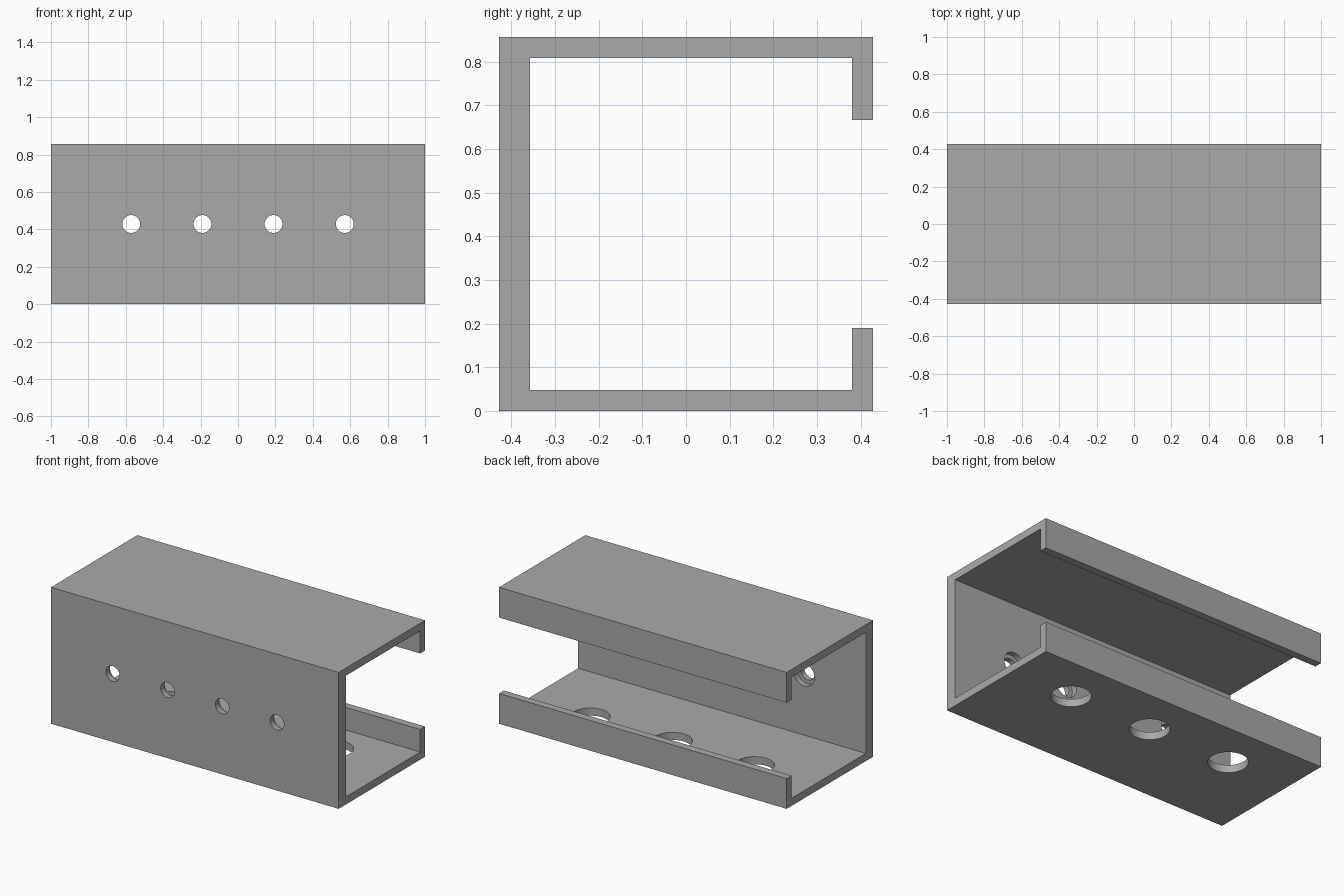
import bpy
import bmesh
from math import pi
from mathutils import Matrix, Vector

if "Cube" in bpy.data.objects:
    bpy.data.objects.remove(bpy.data.objects["Cube"], do_unlink=True)

LENGTH, SIZE = 2.0, 0.857
HALF = SIZE / 2
WEB, FLANGE, LIP = 0.071, 0.048, 0.19

steel = bpy.data.materials.new("plain grey")
steel.use_nodes = True
grey = (0.4, 0.4, 0.4, 1)
steel.diffuse_color = grey
steel.node_tree.nodes["Principled BSDF"].inputs["Base Color"].default_value = grey


def make_object(name, bm):
    bmesh.ops.recalc_face_normals(bm, faces=bm.faces)
    mesh = bpy.data.meshes.new(name)
    bm.to_mesh(mesh)
    bm.free()
    mesh.materials.append(steel)
    obj = bpy.data.objects.new(name, mesh)
    bpy.context.collection.objects.link(obj)
    return obj


def add_drill(bm, radius, depth, centre, rotation=Matrix()):
    bmesh.ops.create_cone(bm, cap_ends=True, segments=48, radius1=radius, radius2=radius,
                          depth=depth, matrix=Matrix.Translation(centre) @ rotation)


def cut(target, name, bm):
    cutter = make_object(name, bm)
    cutter.hide_render = True
    cutter.hide_set(True)
    mod = target.modifiers.new(name, "BOOLEAN")
    mod.operation = "DIFFERENCE"
    mod.solver = "EXACT"
    mod.object = cutter
    bpy.context.view_layer.objects.active = target
    bpy.ops.object.modifier_apply(modifier=name)
    bpy.data.objects.remove(cutter, do_unlink=True)


# Lipped channel: lower half of the section, mirrored for the upper half
lower = [(-HALF, 0), (HALF, 0), (HALF, LIP), (HALF - FLANGE, LIP),
         (HALF - FLANGE, FLANGE), (-HALF + WEB, FLANGE)]
upper = [(y, SIZE - z) for y, z in reversed(lower)]
bm = bmesh.new()
section = bm.faces.new([bm.verts.new((-LENGTH / 2, y, z)) for y, z in lower + upper])
sweep = bmesh.ops.extrude_face_region(bm, geom=[section], use_keep_orig=True)
bmesh.ops.translate(bm, vec=(LENGTH, 0, 0),
                    verts=[v for v in sweep["geom"] if isinstance(v, bmesh.types.BMVert)])
channel = make_object("lipped_channel", bm)

# Four screw holes through the front web, counterbored from the inside
along_y = Matrix.Rotation(pi / 2, 4, "X")
screw_x = [-0.571, -0.19, 0.19, 0.571]
bm = bmesh.new()
for x in screw_x:
    add_drill(bm, 0.0476, 0.2, Vector((x, -HALF + 0.035, HALF)), along_y)
cut(channel, "screw_holes", bm)
bm = bmesh.new()
for x in screw_x:
    add_drill(bm, 0.0714, 0.1, Vector((x, -HALF + WEB / 2 + 0.05, HALF)), along_y)
cut(channel, "counterbores", bm)

# Three large access holes through the bottom flange
bm = bmesh.new()
for x in (-0.571, 0, 0.571):
    add_drill(bm, 0.114, 0.2, Vector((x, 0.135, 0)))
cut(channel, "access_holes", bm)

# Smooth hole walls, crisp edges
bpy.ops.object.select_all(action="DESELECT")
channel.select_set(True)
bpy.context.view_layer.objects.active = channel
bpy.ops.object.shade_smooth_by_angle(angle=pi / 6)
